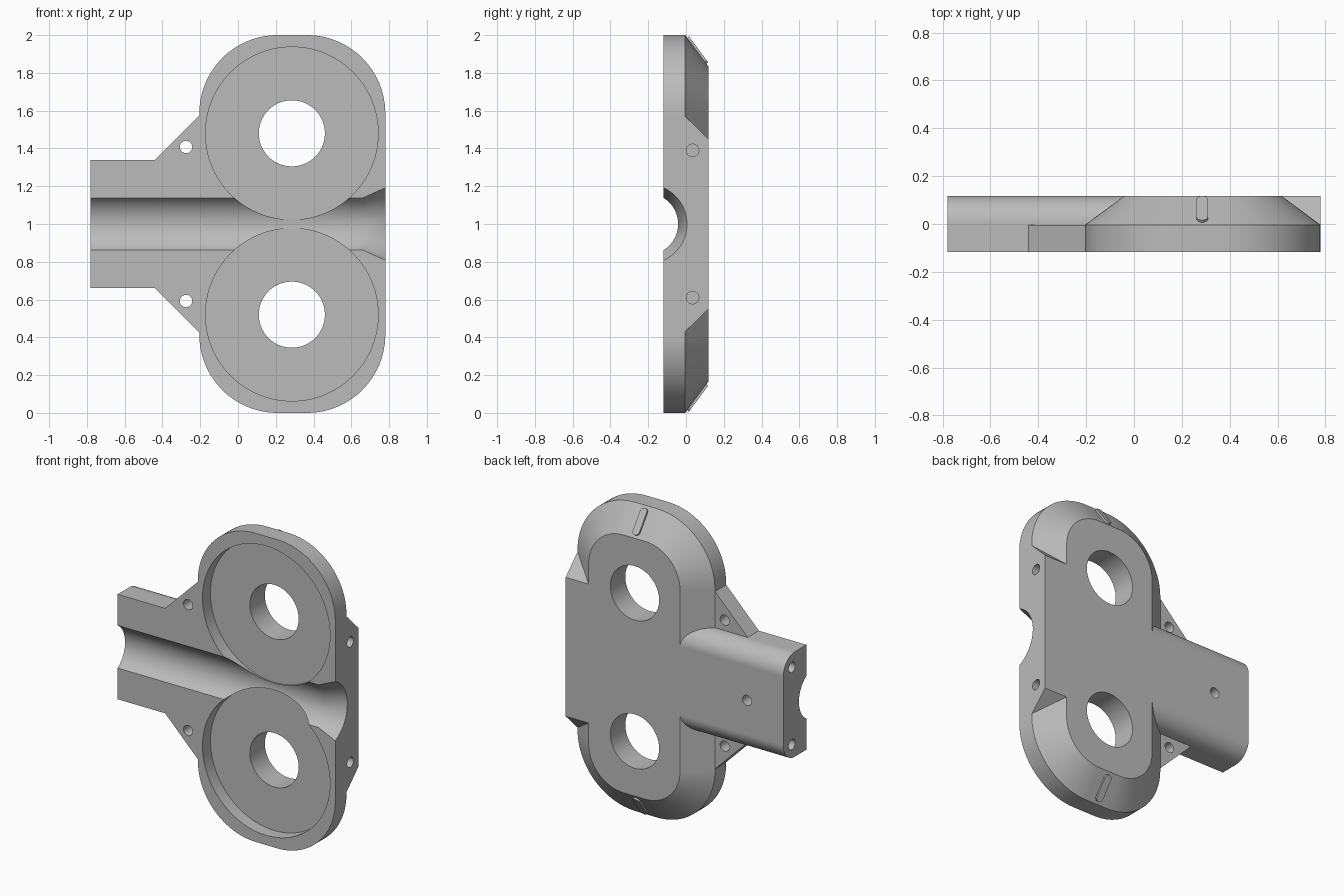
import bpy, bmesh, math
from mathutils import Vector

cube = bpy.data.objects.get("Cube")
if cube:
    bpy.data.objects.remove(cube, do_unlink=True)

FRONT, STEP, BACK = -0.118, -0.004, 0.118
SIDES = (1, -1)          # upper and lower halves, mirrored about z = 1

gray = bpy.data.materials.new("light gray")
gray.use_nodes = True
gray.diffuse_color = (0.5, 0.5, 0.5, 1)
gray.node_tree.nodes["Principled BSDF"].inputs["Base Color"].default_value = (0.5, 0.5, 0.5, 1)


def loft(name, rings):
    """Closed solid through a list of equally sized point rings."""
    bm = bmesh.new()
    loops = [[bm.verts.new(p) for p in ring] for ring in rings]
    n = len(loops[0])
    for a, b in zip(loops, loops[1:]):
        for i in range(n):
            j = (i + 1) % n
            bm.faces.new((a[i], a[j], b[j], b[i]))
    bm.faces.new(loops[0])
    bm.faces.new(loops[-1])
    bmesh.ops.recalc_face_normals(bm, faces=bm.faces[:])
    mesh = bpy.data.meshes.new(name)
    bm.to_mesh(mesh)
    bm.free()
    mesh.materials.append(gray)
    obj = bpy.data.objects.new(name, mesh)
    bpy.context.collection.objects.link(obj)
    return obj


def circle(r, n):
    return [(r * math.cos(math.tau * i / n), r * math.sin(math.tau * i / n)) for i in range(n)]


def rounded(hw, hh, r, n=24):
    """Rounded rectangle outline about the origin."""
    pts = []
    for k, (sx, sy) in enumerate(((1, 1), (-1, 1), (-1, -1), (1, -1))):
        for i in range(n + 1):
            a = (k + i / n) * math.pi / 2
            pts.append((sx * (hw - r) + r * math.cos(a), sy * (hh - r) + r * math.sin(a)))
    return pts


def bore_y(name, x, z, r, y0, y1, n=32):
    return loft(name, [[(x + u, y, z + v) for u, v in circle(r, n)] for y in (y0, y1)])


def bore_x(name, y, z, stations, n=32):
    return loft(name, [[(x, y + u, z + v) for u, v in circle(r, n)] for x, r in stations])


def combine(body, other, operation):
    mod = body.modifiers.new("combine", "BOOLEAN")
    mod.operation, mod.solver, mod.object = operation, "EXACT", other
    bpy.context.view_layer.objects.active = body
    bpy.ops.object.modifier_apply(modifier=mod.name)
    bpy.data.objects.remove(other, do_unlink=True)


def finish(obj):
    bpy.ops.object.select_all(action="DESELECT")
    obj.select_set(True)
    bpy.context.view_layer.objects.active = obj
    bpy.ops.object.shade_smooth_by_angle(angle=math.radians(25))
    mod = obj.modifiers.new("even shading", "WEIGHTED_NORMAL")
    mod.keep_sharp = True


# Main plate with a sloped rim on the back
CX, HW, BEVEL = 0.2875, 0.4925, 0.165
rings = []
for y, inset in ((FRONT, 0), (STEP, 0), (BACK, BEVEL)):
    outline = rounded(HW - inset, 1 - inset, 0.415 - inset)
    rings.append([(CX + u, y, 1 + v) for u, v in outline])
body = loft("housing_body", rings)

# Straight side block with tapered ends
block = [(FRONT, 0.57), (STEP, 0.57), (BACK, 0.45), (BACK, -0.45), (STEP, -0.57), (FRONT, -0.57)]
combine(body, loft("side_block", [[(x, y, 1 + v) for y, v in block] for x in (0.3, 0.78)]), "UNION")

# Arm with rounded back edges
R = 0.118
arc = [(BACK - R + R * math.sin(a), 0.34 - R + R * math.cos(a))
       for a in (i * math.pi / 32 for i in range(17))]
arm = [(FRONT, 0.34)] + arc + [(y, -v) for y, v in reversed(arc)] + [(FRONT, -0.34)]
combine(body, loft("arm", [[(x, y, 1 + v) for y, v in arm] for x in (-0.78, 0.2)]), "UNION")

# Triangular gussets between arm and plate
for s in SIDES:
    web = [(-0.44, 0.34), (-0.205, 0.575), (0, 0.575), (0, 0.2), (-0.44, 0.2)]
    combine(body, loft("gusset", [[(x, y, 1 + s * v) for x, v in web] for y in (FRONT, STEP)]), "UNION")

# Round pockets, bearing holes and small screw holes
WHEEL_X, WHEEL_Z = 0.285, 0.48
for s in SIDES:
    z = 1 + s * WHEEL_Z
    cutters = [
        bore_y("pocket", WHEEL_X, z, 0.457, -0.3, -0.036, 128),
        bore_y("bearing_hole", WHEEL_X, z, 0.175, -0.3, 0.3, 64),
        bore_y("gusset_hole", -0.275, 1 + s * 0.408, 0.033, -0.3, 0.05),
        bore_x("side_hole", 0.035, 1 + s * 0.39, ((0.66, 0.033), (0.9, 0.033))),
        bore_x("arm_end_hole", 0.03, 1 + s * 0.25, ((-0.9, 0.033), (-0.66, 0.033))),
    ]
    for c in cutters:
        combine(body, c, "DIFFERENCE")
combine(body, bore_y("arm_back_hole", -0.52, 1, 0.033, 0.02, 0.3), "DIFFERENCE")

# Feed channel with a flared mouth
channel = bore_x("channel", -0.205, 1, ((-0.9, 0.163), (0.66, 0.163), (0.8, 0.218)), 128)
combine(body, channel, "DIFFERENCE")
finish(body)

# Raised pill marks on the sloped rim
along = Vector((0, BACK - STEP, -BEVEL)).normalized()
out = Vector((0, BEVEL, BACK - STEP)).normalized()
mid = Vector((WHEEL_X, (STEP + BACK) / 2, 1 - BEVEL / 2))
for s, name in zip(SIDES, ("upper_index_mark", "lower_index_mark")):
    rings = []
    for h in (-0.01, 0.012):
        pts = [mid + Vector((u, 0, 0)) + along * v + out * h for u, v in rounded(0.0235, 0.085, 0.0234, 8)]
        rings.append([(p.x, p.y, 1 + s * p.z) for p in pts])
    finish(loft(name, rings))
